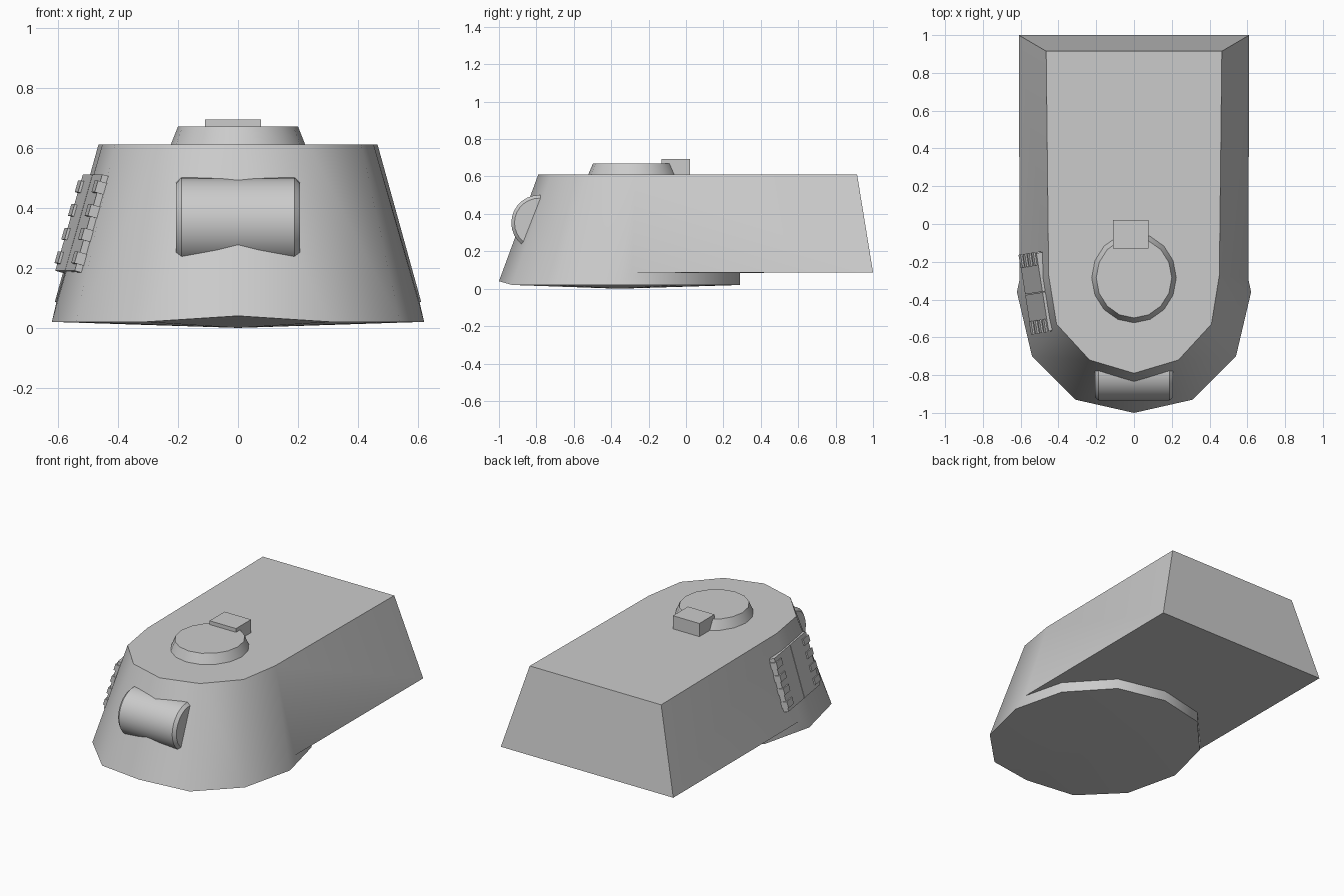
import bpy, bmesh, math
from mathutils import Vector, Matrix

if "Cube" in bpy.data.objects:
    bpy.data.objects.remove(bpy.data.objects["Cube"])


def finish(name, bm, angle=40):
    bmesh.ops.remove_doubles(bm, verts=bm.verts, dist=0.0005)
    bmesh.ops.recalc_face_normals(bm, faces=bm.faces)
    me = bpy.data.meshes.new(name)
    bm.to_mesh(me)
    bm.free()
    ob = bpy.data.objects.new(name, me)
    bpy.context.collection.objects.link(ob)
    bpy.ops.object.select_all(action='DESELECT')
    ob.select_set(True)
    bpy.context.view_layer.objects.active = ob
    if angle:
        bpy.ops.object.shade_smooth_by_angle(angle=math.radians(angle))
    return ob


def add_face(bm, pts):
    bm.faces.new([bm.verts.new(p) for p in pts])


def flip(pts):
    return [(-x, y, z) for x, y, z in pts]


def add_box(bm, lo, hi, frame=None):
    lo, hi = Vector(lo), Vector(hi)
    m = Matrix.Translation((lo + hi) / 2) @ Matrix.Diagonal((*(hi - lo), 1))
    bmesh.ops.create_cube(bm, size=1, matrix=(frame or Matrix()) @ m)


def loft(bm, rings):
    # skin a stack of closed rings and cap both ends
    for a, b in zip(rings, rings[1:]):
        for i in range(len(a)):
            j = (i + 1) % len(a)
            add_face(bm, [a[i], a[j], b[j], b[i]])
    add_face(bm, rings[0])
    add_face(bm, rings[-1])


# turret shell with the round base collar, as half outlines from nose to rear
top = [(0, -.79, .61), (.235, -.72, .61), (.41, -.53, .61), (.452, -.27, .61), (.465, .915, .61)]
low = [(0, -1, .04), (.31, -.93, .02), (.54, -.70, .02), (.62, -.36, .02)]
sill, rear = (.605, -.29, .085), (.61, 1.0, .087)
collar = [low[3], (.54, -.03, .02), (.31, .22, .02), (0, .29, .02)]
collar_top = [sill] + [(x, y, .085) for x, y, z in collar[1:]]
half = [[top[i], top[i + 1], low[i + 1], low[i]] for i in range(3)]
half += [[top[3], sill, low[3]], [top[3], top[4], rear, sill]]
half += [[collar[i], collar[i + 1], collar_top[i + 1], collar_top[i]]
         for i in range(3) if i] + [[collar[0], collar[1], collar_top[1], sill]]
rim = low + collar[1:]
half += [[rim[i], rim[i + 1], (0, -.36, 0)] for i in range(len(rim) - 1)]

bm = bmesh.new()
for f in half:
    add_face(bm, f)
    add_face(bm, flip(f))
add_face(bm, top + flip(top[:0:-1]))
add_face(bm, [top[4], rear] + flip([rear, top[4]]))
add_face(bm, [rear] + collar_top + flip(collar_top[-2::-1]) + flip([rear]))
finish("turret_shell", bm)

# gun mantlet: chamfered cylinder lying across the nose
bm = bmesh.new()
rings = []
for x, r in [(-.206, .132), (-.188, .149), (.188, .149), (.206, .132)]:
    rings.append([(x, -.785 + r * math.cos(a), .352 + r * math.sin(a))
                  for a in (math.tau * i / 28 for i in range(28))])
loft(bm, rings)
finish("gun_mantlet", bm, 35)

# commander hatch ring on the roof
bm = bmesh.new()
loft(bm, [[(rx * math.sin(a), -.285 + ry * math.cos(a), z)
           for a in (math.tau * i / 16 for i in range(16))]
          for rx, ry, z in [(.226, .24, .605), (.2, .212, .67)]])
finish("roof_cupola", bm)

# periscope block behind the cupola
bm = bmesh.new()
add_box(bm, (-.11, -.13, .605), (.077, .022, .694))
finish("periscope_block", bm, 0)

# two-leaf side door with hinges, laid on the sloped left wall
u = Vector((.066, -.42, 0)).normalized()
v = Vector((.093, .005, .32))
v = (v - u * v.dot(u)).normalized()
n = u.cross(v)
frame = Matrix.Translation((-.517, -.365, .347)) @ Matrix((u, v, n)).transposed().to_4x4()
bm = bmesh.new()
for a, b in [(-.208, -.002), (.002, .208)]:
    add_box(bm, (a, -.167, -.03), (b, .167, .014), frame)
finish("side_door", bm, 0)

bm = bmesh.new()
for s in (-1, 1):
    for k in range(4):
        c = -.123 + k * .082
        a, b = sorted((s * .143, s * .214))
        add_box(bm, (a, c - .02, -.02), (b, c + .02, .023), frame)
finish("door_hinges", bm, 0)
